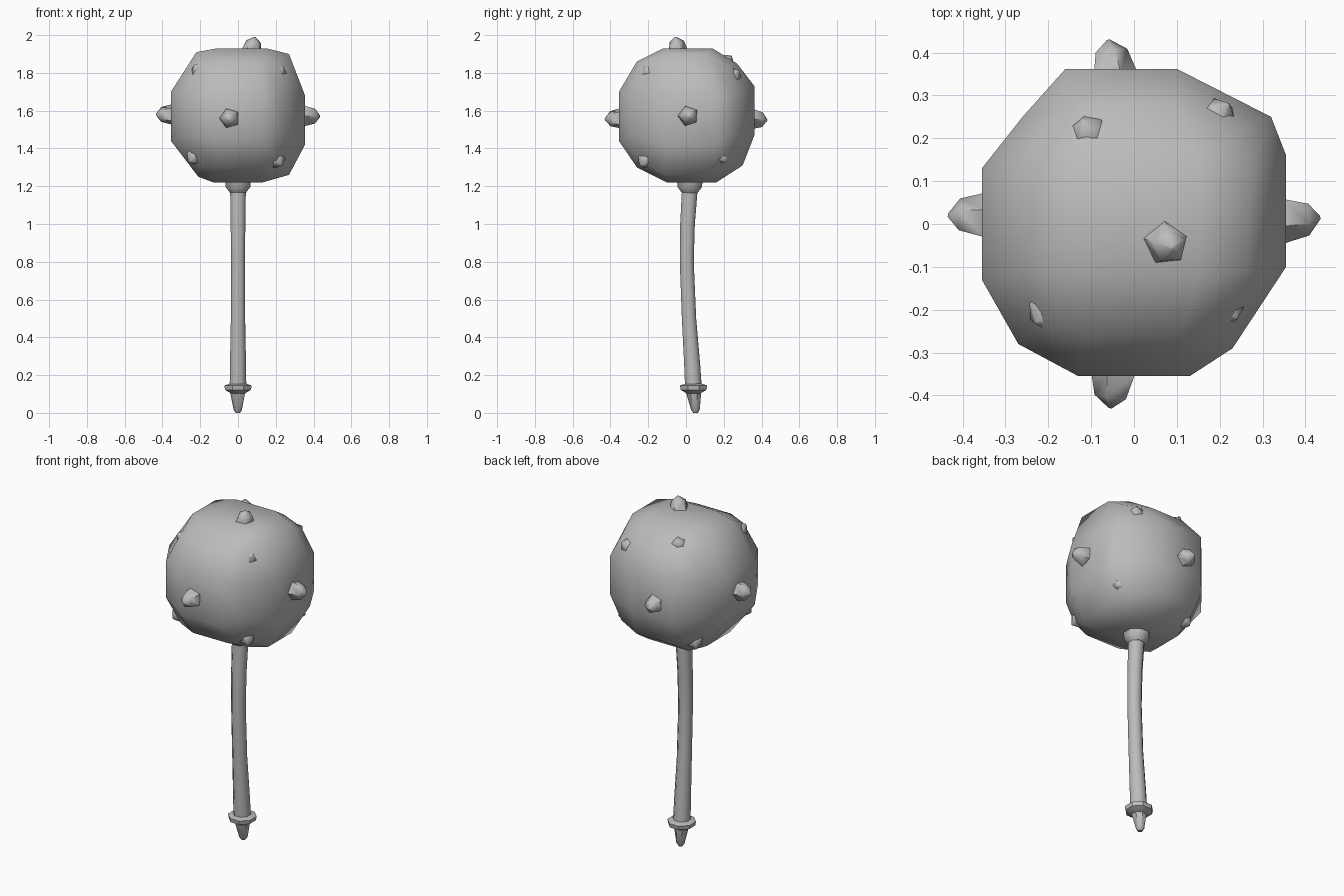
import bpy, bmesh, math
from mathutils import Vector

if "Cube" in bpy.data.objects:
    bpy.data.objects.remove(bpy.data.objects["Cube"])

iron = bpy.data.materials.new("grey iron")
iron.use_nodes = True
iron.diffuse_color = (0.5, 0.5, 0.5, 1)
iron.node_tree.nodes["Principled BSDF"].inputs["Base Color"].default_value = (0.5, 0.5, 0.5, 1)

CENTRE = Vector((0, 0, 1.58))


def finish(name, bm, angle):
    """Turn a bmesh into a smooth-shaded object."""
    bmesh.ops.recalc_face_normals(bm, faces=bm.faces)
    mesh = bpy.data.meshes.new(name)
    bm.to_mesh(mesh)
    bm.free()
    mesh.materials.append(iron)
    obj = bpy.data.objects.new(name, mesh)
    bpy.context.collection.objects.link(obj)
    bpy.ops.object.select_all(action="DESELECT")
    obj.select_set(True)
    bpy.context.view_layer.objects.active = obj
    bpy.ops.object.shade_smooth_by_angle(angle=math.radians(angle))
    return obj


def lathe(name, rows, sides, angle):
    """Loft rings given as (z, radius, y offset)."""
    bm = bmesh.new()
    rings = []
    for z, r, y in rows:
        turns = [math.tau * (i + 0.5) / sides for i in range(sides)]
        rings.append([bm.verts.new((r * math.cos(t), y + r * math.sin(t), z)) for t in turns])
    for a, b in zip(rings, rings[1:]):
        for i in range(sides):
            j = (i + 1) % sides
            bm.faces.new((a[i], a[j], b[j], b[i]))
    bm.faces.new(rings[0])
    bm.faces.new(rings[-1])
    return finish(name, bm, angle)


# Lumpy head: a rounded cube of three by three panels per side
EDGES = {  # uneven positions of the rounded cube edges, keyed by axis and signs
    (1, -1, 1): (-0.22, 0.33), (1, 1, 1): (0.27, 0.32),
    (1, 1, -1): (0.27, -0.32), (1, -1, -1): (-0.21, -0.33),
    (0, -1, 1): (-0.26, 0.28), (0, 1, 1): (0.27, 0.27),
    (0, 1, -1): (0.30, -0.27), (0, -1, -1): (-0.26, -0.28),
    (2, -1, 1): (-0.26, 0.25), (2, 1, 1): (0.32, 0.25),
    (2, 1, -1): (0.23, -0.29), (2, -1, -1): (-0.27, -0.28),
}
PANELS = {  # middle panel of each side: centre
    (0, 1): (0.355, 0.03, -0.03), (0, -1): (-0.355, 0, -0.01),
    (1, 1): (-0.03, 0.362, 0.02), (1, -1): (0, -0.355, -0.01),
    (2, 1): (0.02, 0.01, 0.35), (2, -1): (0, 0.03, -0.36),
}


def head_point(p):
    signs = [round(c) if abs(c) > 0.9 else 0 for c in p]
    outer = [a for a in range(3) if signs[a]]
    if len(outer) == 1:
        a = outer[0]
        mid = PANELS[a, signs[a]]
        return Vector([mid[k] + (0 if k == a else p[k] * 0.39) for k in range(3)])
    total = Vector()
    for axis in range(3):
        if len(outer) == 2 and axis in outer:
            continue
        u, v = [k for k in range(3) if k != axis]
        total[u] += EDGES[axis, signs[u], signs[v]][0]
        total[v] += EDGES[axis, signs[u], signs[v]][1]
    if len(outer) == 3:
        return total * 0.43
    along = 3 - sum(outer)
    total[along] = p[along] * 0.33
    return total


bm = bmesh.new()
bmesh.ops.create_cube(bm, size=2)
bmesh.ops.subdivide_edges(bm, edges=bm.edges[:], cuts=2, use_grid_fill=True)
for v in bm.verts:
    v.co = head_point(v.co) + CENTRE
finish("spiked_head", bm, 60)

# Blunt five-sided spikes around the head
SPIKES = {
    "left": (0.435, 0.015, -0.01), "right": (-0.435, 0.02, 0),
    "front": (-0.055, -0.43, -0.025), "back": (-0.06, 0.43, -0.03),
    "top": (0.09, -0.055, 0.41),
    "upper_front_right": (-0.23, -0.23, 0.26), "upper_front_left": (0.24, -0.22, 0.25),
    "upper_back_right": (-0.12, 0.24, 0.31), "upper_back_left": (0.22, 0.28, 0.23),
    "lower_front_right": (-0.26, -0.23, -0.25), "lower_front_left": (0.23, -0.24, -0.27),
    "lower_back_left": (0.29, 0.21, -0.25), "lower_back_right": (-0.21, 0.21, -0.31),
}
for place, tip in SPIKES.items():
    tip = Vector(tip)
    spike = lathe(place + "_spike", [(-0.15, 0.06, 0), (-0.085, 0.057, 0),
                                     (-0.027, 0.041, 0), (0, 0.004, 0)], 5, 60)
    spike.rotation_mode = "QUATERNION"
    spike.rotation_quaternion = tip.to_track_quat("Z", "Y")
    spike.location = CENTRE + tip.normalized() * min(tip.length, 0.435)

# Slightly bent handle with a flared collar under the head
lathe("handle", [(0.12, 0.048, 0.04), (0.25, 0.046, 0.033), (0.5, 0.041, 0.016),
                 (0.8, 0.04, 0.004), (1.0, 0.042, 0.008), (1.18, 0.045, 0.02),
                 (1.25, 0.045, 0.02)], 8, 50)
lathe("collar", [(1.165, 0.045, 0.02), (1.195, 0.07, 0.02), (1.25, 0.075, 0.02)], 8, 40)

# Pommel ring and tapering end
lathe("pommel_ring", [(0.1, 0.035, 0.04), (0.122, 0.074, 0.04),
                      (0.145, 0.078, 0.04), (0.155, 0.045, 0.04)], 8, 40)
lathe("pommel_point", [(0, 0.012, 0.05), (0.015, 0.023, 0.05), (0.11, 0.042, 0.04)], 7, 50)
